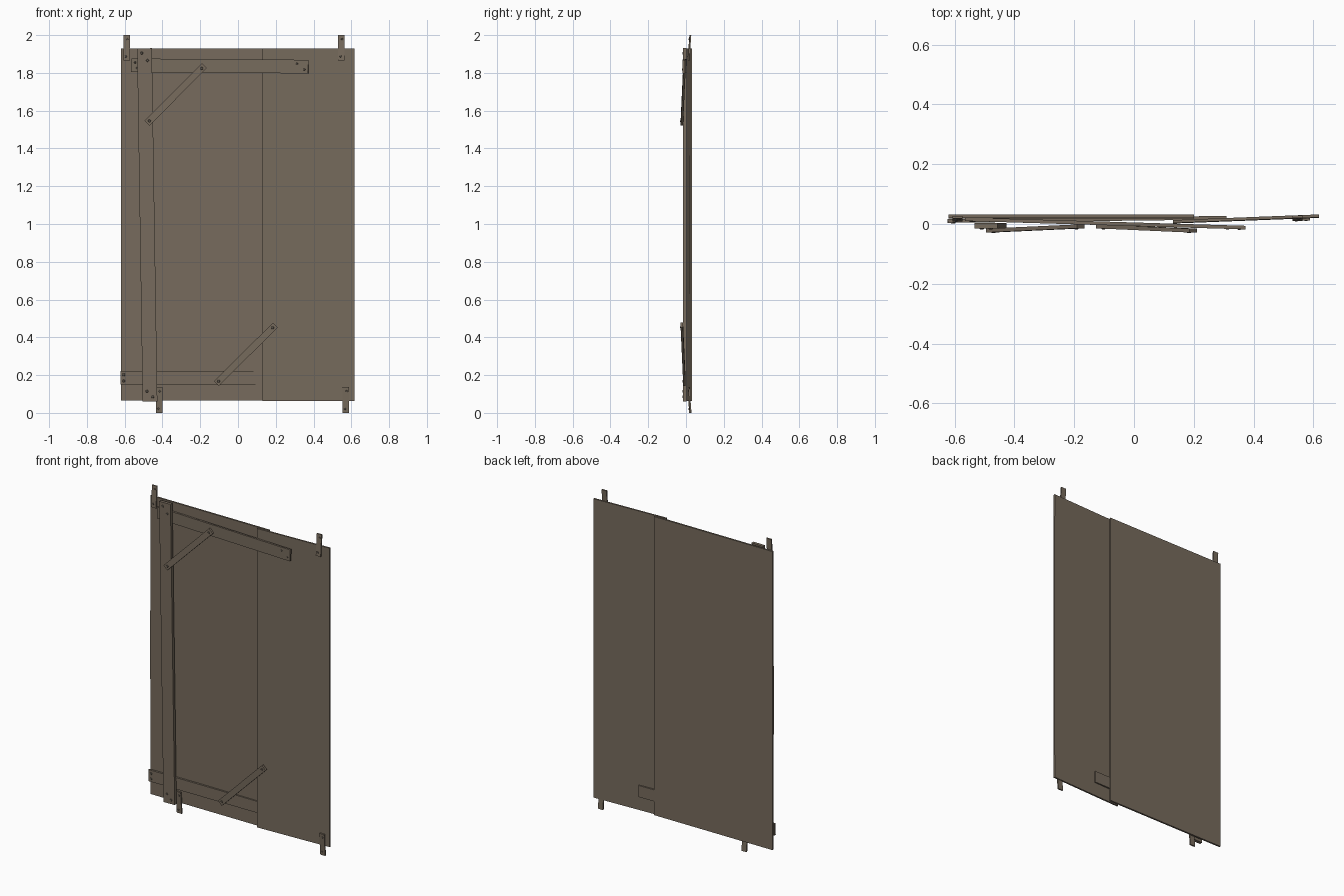
import bpy, bmesh, math
from mathutils import Vector, Matrix

if "Cube" in bpy.data.objects:
    bpy.data.objects.remove(bpy.data.objects["Cube"])

def material(name, rgb):
    m = bpy.data.materials.new(name)
    m.diffuse_color = (*rgb, 1)
    m.use_nodes = True
    m.node_tree.nodes["Principled BSDF"].inputs["Base Color"].default_value = m.diffuse_color
    return m

WOOD = material("weathered wood", (0.185, 0.148, 0.110))
NAIL = material("dull nail", (0.13, 0.11, 0.088))

def finish(name, bm, mat):
    bmesh.ops.recalc_face_normals(bm, faces=bm.faces)
    me = bpy.data.meshes.new(name)
    bm.to_mesh(me)
    bm.free()
    me.materials.append(mat)
    ob = bpy.data.objects.new(name, me)
    bpy.context.collection.objects.link(ob)
    return ob

def frame_between(a, b):
    """Local x runs a to b, local z faces the front."""
    a, b = Vector(a), Vector(b)
    x = (b - a).normalized()
    z = Vector((0, -1, 0))
    z = (z - x * z.dot(x)).normalized()
    y = z.cross(x)
    m = Matrix((x, y, z)).transposed().to_4x4()
    m.translation = (a + b) / 2
    return m, (b - a).length

def plank(name, a, b, width, thick, nails=(), nail_r=0.008):
    """Plank between two end centres; nails are (distance along, offset across)."""
    m, length = frame_between(a, b)
    bm = bmesh.new()
    bmesh.ops.create_cube(bm, size=1, matrix=m @ Matrix.Diagonal((length, width, thick, 1)))
    finish(name, bm, WOOD)
    if nails:
        bm = bmesh.new()
        for along, across in nails:
            u = along - length / 2 if along >= 0 else length / 2 + along
            bmesh.ops.create_cone(bm, cap_ends=True, segments=8, radius1=nail_r,
                radius2=nail_r * 0.7, depth=0.003,
                matrix=m @ Matrix.Translation((u, across, thick / 2 + 0.001)))
        finish(name + "_nails", bm, NAIL)

def panel(name, a, b, z0, z1, thick):
    """Upright sheet between two (x, y) ends with a faint bend at mid height."""
    bm = bmesh.new()
    rows = []
    for z, dy in ((z0, 0), ((z0 + z1) / 2, -0.0015), (z1, 0)):
        rows.append([bm.verts.new((p[0], p[1] + dy + s * thick / 2, z))
                     for p, s in ((a, -1), (b, -1), (b, 1), (a, 1))])
    for lo, hi in zip(rows, rows[1:]):
        for i in range(4):
            j = (i + 1) % 4
            bm.faces.new((lo[i], lo[j], hi[j], hi[i]))
    bm.faces.new(rows[0][::-1])
    bm.faces.new(rows[-1])
    finish(name, bm, WOOD)

# Two overlapping sheets
panel("wide_panel", (-0.62, 0.026), (0.20, 0.026), 0.065, 1.93, 0.011)
panel("narrow_panel", (0.13, 0.008), (0.618, 0.027), 0.063, 1.93, 0.010)

# Frame planks
plank("upright", (-0.466, -0.006, 0.06), (-0.495, -0.006, 1.93), 0.078, 0.019,
      ((0.025, -0.015), (0.055, 0.015), (-0.025, 0.015), (-0.065, -0.015)))
plank("upper_rail", (-0.565, 0.016, 1.84), (0.372, -0.012, 1.833), 0.072, 0.012,
      ((0.02, 0.015), (0.03, -0.015), (-0.02, -0.015), (-0.06, 0.015)), 0.006)
plank("lower_rail", (-0.623, 0.010, 0.187), (0.31, 0.021, 0.183), 0.072, 0.012,
      ((0.018, 0.015), (0.018, -0.018)))

# Diagonal braces
plank("upper_brace", (-0.482, -0.022, 1.533), (-0.178, -0.008, 1.838), 0.036, 0.013,
      ((0.018, 0), (-0.02, 0)))
plank("lower_brace", (-0.115, -0.008, 0.155), (0.198, -0.022, 0.465), 0.036, 0.013,
      ((0.018, 0), (-0.02, 0)))

# Short tabs sticking out past the top and bottom edges
for name, x, y, z_in, z_out in (
        ("top_left_tab", -0.59, 0.014, 1.865, 2.0),
        ("top_right_tab", 0.547, 0.016, 1.865, 2.0),
        ("bottom_left_tab", -0.418, 0.013, 0.137, 0.0),
        ("bottom_right_tab", 0.571, 0.017, 0.137, 0.0)):
    plank(name, (x, y - 0.002, z_in), (x, y + 0.008, z_out), 0.034, 0.008,
          ((0.022, 0.004), (-0.022, -0.004)), 0.006)
